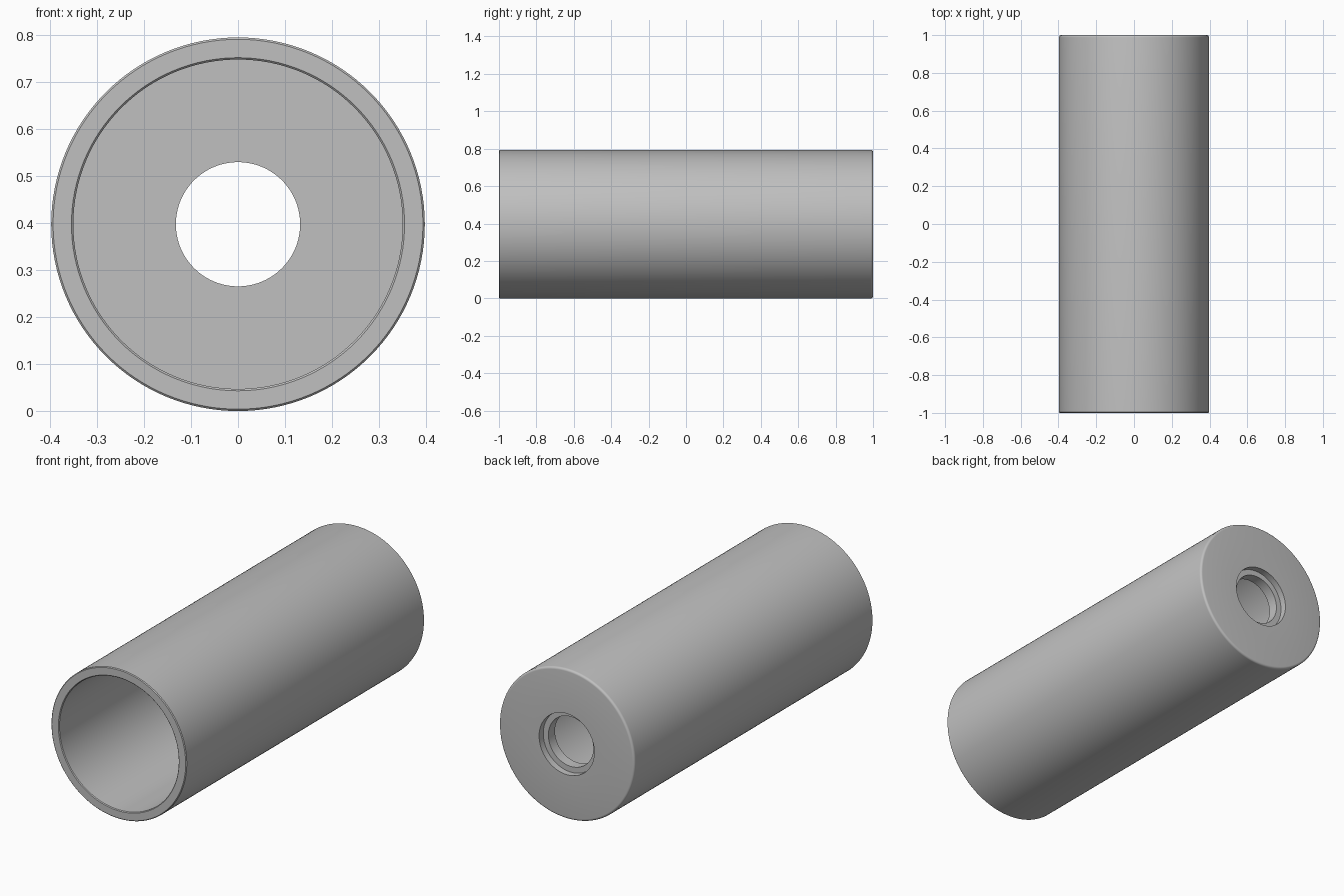
import bpy, bmesh, math
from mathutils import Matrix, Vector

cube = bpy.data.objects.get("Cube")
if cube:
    bpy.data.objects.remove(cube, do_unlink=True)

R, BORE, HOLE, RECESS = 0.397, 0.35, 0.132, 0.162
EDGE, ROUND = 0.004, 0.012
SEGMENTS = 128

grey = bpy.data.materials.new("satin grey")
grey.use_nodes = True
colour = (0.53, 0.53, 0.53, 1)
grey.diffuse_color = colour
grey.node_tree.nodes["Principled BSDF"].inputs["Base Color"].default_value = colour

# Closed wall section as (radius, y): open front, thick back with stepped hole
profile = [(BORE, 0.91), (BORE, -1 + EDGE), (BORE + EDGE, -1),
           (R - EDGE, -1), (R, -1 + EDGE)]
# Rounded back edge
for i in range(6):
    a = math.radians(18 * i)
    profile.append((R - ROUND + ROUND * math.cos(a),
                    1 - ROUND + ROUND * math.sin(a)))
# Recess and through hole in the back
profile += [(RECESS, 1), (RECESS, 0.965), (HOLE, 0.965), (HOLE, 0.91)]

# Lathe the section around the long axis
bm = bmesh.new()
verts = [bm.verts.new((r, y, 0)) for r, y in profile]
edges = [bm.edges.new((v, verts[(i + 1) % len(verts)]))
         for i, v in enumerate(verts)]
bmesh.ops.spin(bm, geom=verts + edges, cent=(0, 0, 0), axis=(0, 1, 0),
               angle=math.tau, steps=SEGMENTS, use_merge=True)
bmesh.ops.remove_doubles(bm, verts=bm.verts, dist=0.0001)
bmesh.ops.recalc_face_normals(bm, faces=bm.faces)
bmesh.ops.transform(bm, matrix=Matrix.Translation(Vector((0, 0, R))),
                    verts=bm.verts)

mesh = bpy.data.meshes.new("sleeve")
bm.to_mesh(mesh)
bm.free()
mesh.materials.append(grey)
sleeve = bpy.data.objects.new("sleeve", mesh)
bpy.context.collection.objects.link(sleeve)

# Smooth round walls, crisp rims
bpy.ops.object.select_all(action="DESELECT")
sleeve.select_set(True)
bpy.context.view_layer.objects.active = sleeve
bpy.ops.object.shade_smooth_by_angle(angle=math.radians(30))
